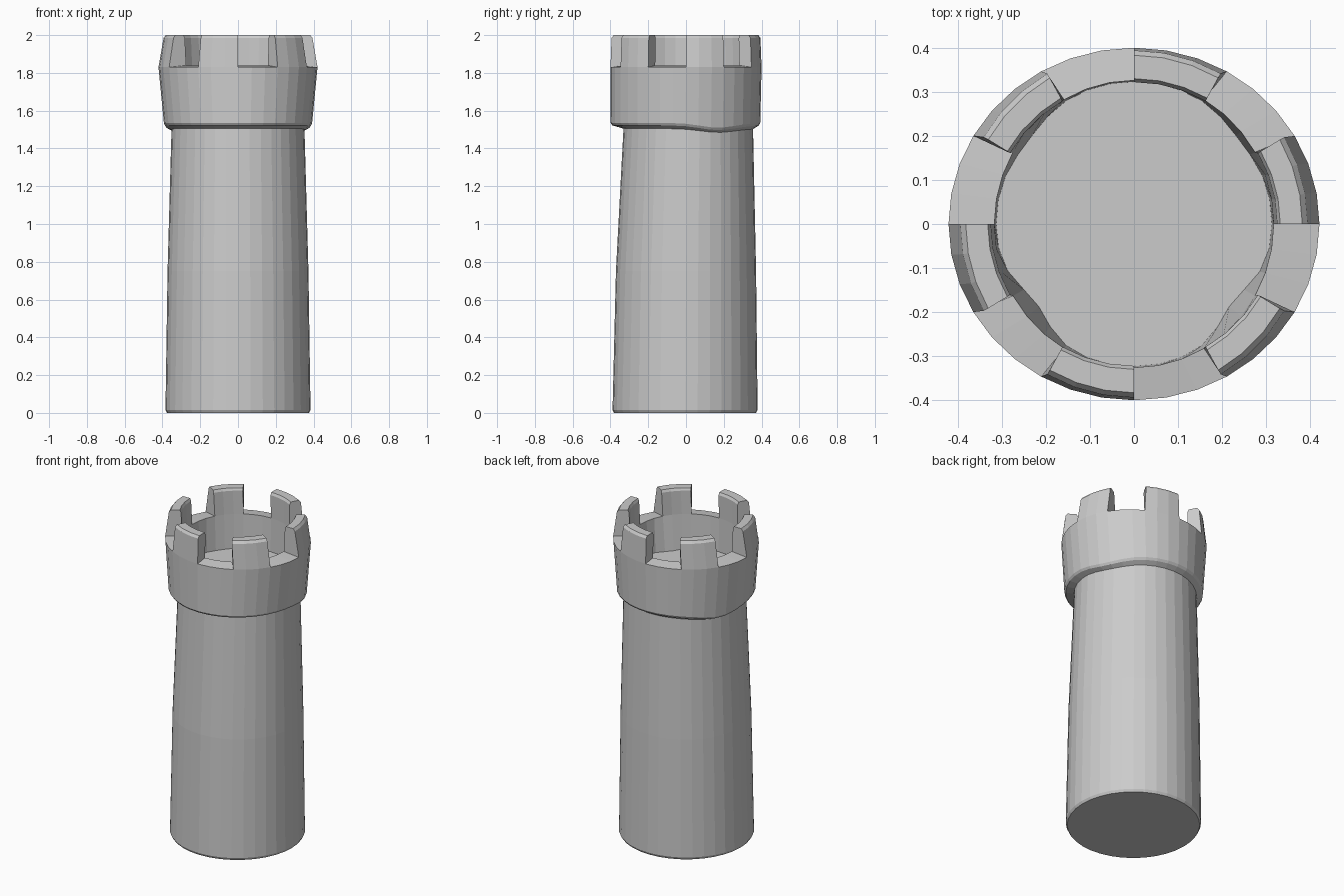
import bpy, bmesh
from math import cos, sin, pi, exp, radians

if "Cube" in bpy.data.objects:
    bpy.data.objects.remove(bpy.data.objects["Cube"])

N = 36          # sides of the tower
STEP = 3        # sides per battlement sector (12 sectors, alternate ones raised)

bm = bmesh.new()


def ring(rx, ry, z, cy=0.0, dip=0.0, flats=False):
    """Elliptic ring; dip sags it behind the middle, flats pulls in worn patches."""
    verts = []
    for i in range(N):
        a = 2 * pi * i / N
        k = 1.0
        if flats:
            for centre, depth in ((322, .10), (218, .10), (38, .035), (142, .035)):
                d = (a - radians(centre)) / radians(16)
                k -= depth * exp(-d * d)
        x, y = rx * cos(a) * k, ry * sin(a) * k + cy
        sag = dip * exp(-((y - 0.17) / 0.13) ** 2)
        verts.append(bm.verts.new((x, y, z - sag)))
    return verts


def bridge(lo, hi, sides=range(N)):
    for i in sides:
        j = (i + 1) % N
        bm.faces.new((lo[i], lo[j], hi[j], hi[i]))


# shaft, flared head and parapet: outer skin from the ground up
outer = [
    ring(.376, .376, 0, -.005),
    ring(.384, .384, .015, -.005),
    ring(.373, .371, .75, 0),
    ring(.352, .343, 1.505, .012, .02),
    ring(.384, .387, 1.522, -.003, .025),
    ring(.392, .396, 1.535, -.003, .025),
    ring(.421, .400, 1.83),
]
for lo, hi in zip(outer, outer[1:]):
    bridge(lo, hi)
bm.faces.new(outer[0][::-1])

# recessed roof floor and inner wall
rim_out = outer[-1]
rim_in = ring(.317, .326, 1.84)
floor = ring(.313, .323, 1.63, 0, 0, True)
bridge(rim_in, floor)
bm.faces.new(floor)

# battlements: raise every second sector of the rim, leave the rest as gaps
top_rings = [rim_out, ring(.394, .394, 1.985), ring(.382, .383, 2.0),
             ring(.332, .330, 2.0), ring(.325, .322, 1.985), rim_in]
for s in range(0, N, STEP):
    sides = range(s, s + STEP)
    if (s // STEP) % 2:
        bridge(rim_out, rim_in, sides)
        continue
    for lo, hi in zip(top_rings, top_rings[1:]):
        bridge(lo, hi, sides)
    bm.faces.new([r[s] for r in top_rings])
    bm.faces.new([r[(s + STEP) % N] for r in reversed(top_rings)])

# remove ring points left over above the gaps
bmesh.ops.delete(bm, geom=[v for v in bm.verts if not v.link_faces], context='VERTS')
bmesh.ops.recalc_face_normals(bm, faces=bm.faces)

mesh = bpy.data.meshes.new("tower")
bm.to_mesh(mesh)
bm.free()
tower = bpy.data.objects.new("tower", mesh)
bpy.context.collection.objects.link(tower)
